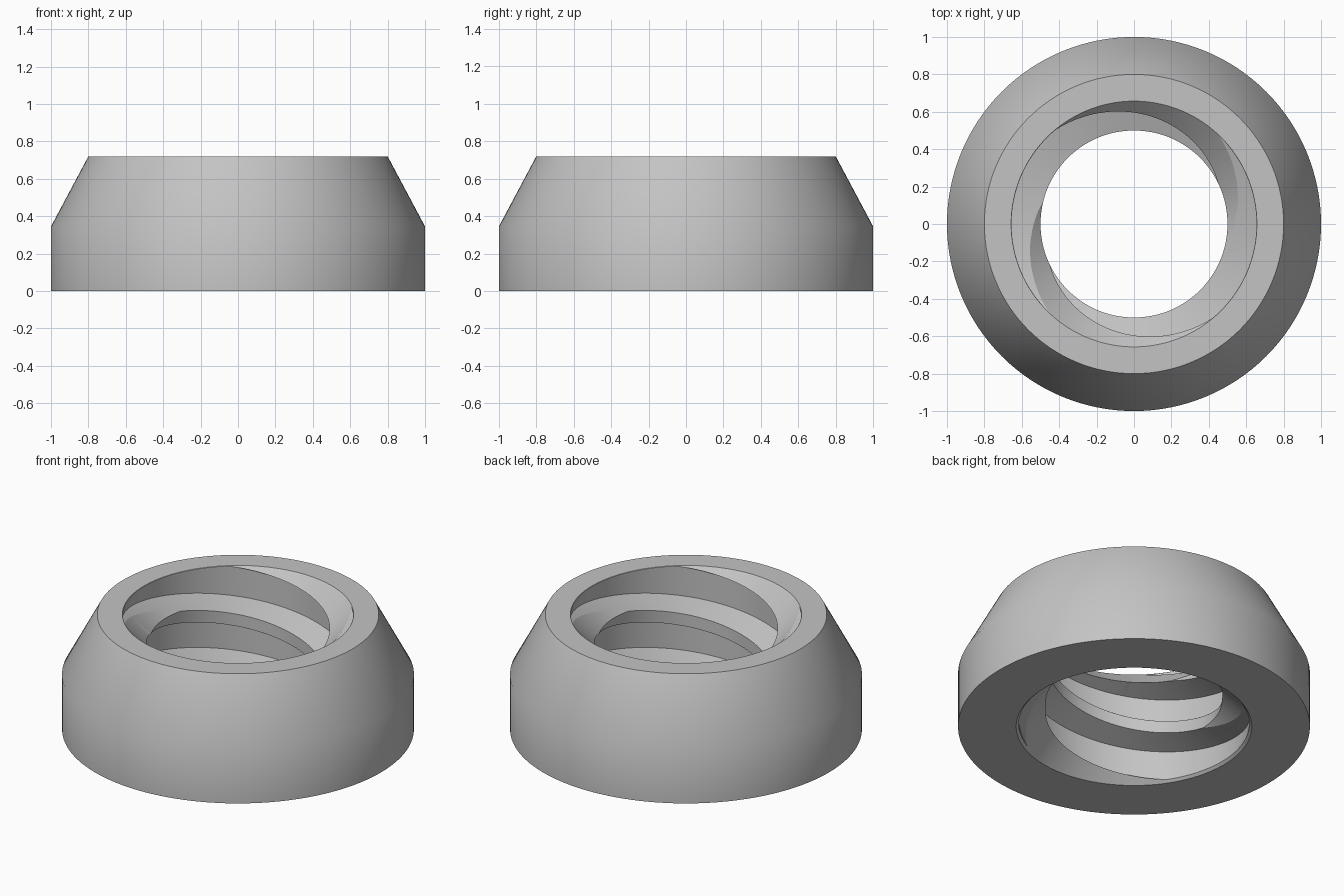
import bpy, bmesh, math

SEG = 128
HEIGHT = 0.72
ROOT, CREST = 0.655, 0.5      # thread radii
RIM = 0.657                   # countersink radius at the top
LEAD = 0.68                   # rise per turn of the two-start thread
GROOVE = 0.267 * LEAD         # groove width at the root
FLANK = 0.267                 # flank slope

cube = bpy.data.objects.get("Cube")
if cube:
    bpy.data.objects.remove(cube, do_unlink=True)


def make_object(name, bm):
    """Turn all faces outward and link the solid to the scene."""
    bmesh.ops.recalc_face_normals(bm, faces=bm.faces)
    if bm.calc_volume(signed=True) < 0:
        bmesh.ops.reverse_faces(bm, faces=bm.faces)
    mesh = bpy.data.meshes.new(name)
    bm.to_mesh(mesh)
    bm.free()
    obj = bpy.data.objects.new(name, mesh)
    bpy.context.collection.objects.link(obj)
    return obj


def skin(name, bm, rings):
    """Join rings of vertices into a closed solid with end caps."""
    n = len(rings[0])
    for a, b in zip(rings, rings[1:]):
        for i in range(n):
            j = (i + 1) % n
            bm.faces.new((a[i], a[j], b[j], b[i]))
    bm.faces.new(rings[0][::-1])
    bm.faces.new(rings[-1])
    return make_object(name, bm)


def lathe(name, profile):
    """Solid of revolution from (radius, z) pairs."""
    bm = bmesh.new()
    angles = [math.tau * i / SEG for i in range(SEG)]
    rings = [[bm.verts.new((r * math.cos(a), r * math.sin(a), z)) for a in angles]
             for r, z in profile]
    return skin(name, bm, rings)


def groove_cutter(name, start):
    """Trapezoid section swept along a helix, running past both ends."""
    bm = bmesh.new()
    inner = 0.45
    flare = FLANK * (ROOT - inner)
    section = ((inner, -flare), (ROOT, 0), (ROOT, GROOVE), (inner, GROOVE + flare))
    rings = []
    for i in range(-2 * SEG, SEG):
        a = math.tau * i / SEG
        z = HEIGHT + LEAD * (a - start) / math.tau
        rings.append([bm.verts.new((r * math.cos(a), r * math.sin(a), z + dz))
                      for r, dz in section])
    return skin(name, bm, rings)


# Outer body: straight skirt with a tapered shoulder
ring = lathe("threaded_ring", [(1, 0), (1, 0.345), (0.8, HEIGHT)])

# Bore with a countersink at each end, and two thread grooves
low, over = 0.67, 0.05
cutters = [
    lathe("bore_cutter", [(low + over, -over), (CREST, low - CREST),
                          (CREST, HEIGHT - (RIM - CREST)),
                          (RIM + over, HEIGHT + over)]),
    groove_cutter("groove_cutter_a", math.radians(47)),
    groove_cutter("groove_cutter_b", math.radians(47) - math.pi),
]

bpy.ops.object.select_all(action='DESELECT')
bpy.context.view_layer.objects.active = ring
ring.select_set(True)
for cutter in cutters:
    cutter.hide_render = True
    mod = ring.modifiers.new(cutter.name, 'BOOLEAN')
    mod.operation = 'DIFFERENCE'
    mod.solver = 'EXACT'
    mod.object = cutter
    bpy.ops.object.modifier_apply(modifier=mod.name)
    bpy.data.objects.remove(cutter, do_unlink=True)

# Plain grey finish
grey = bpy.data.materials.new("light_grey")
grey.use_nodes = True
colour = (0.55, 0.55, 0.55, 1)
grey.diffuse_color = colour
grey.node_tree.nodes["Principled BSDF"].inputs["Base Color"].default_value = colour
ring.data.materials.clear()
ring.data.materials.append(grey)

bpy.ops.object.shade_smooth_by_angle(angle=math.radians(30))
